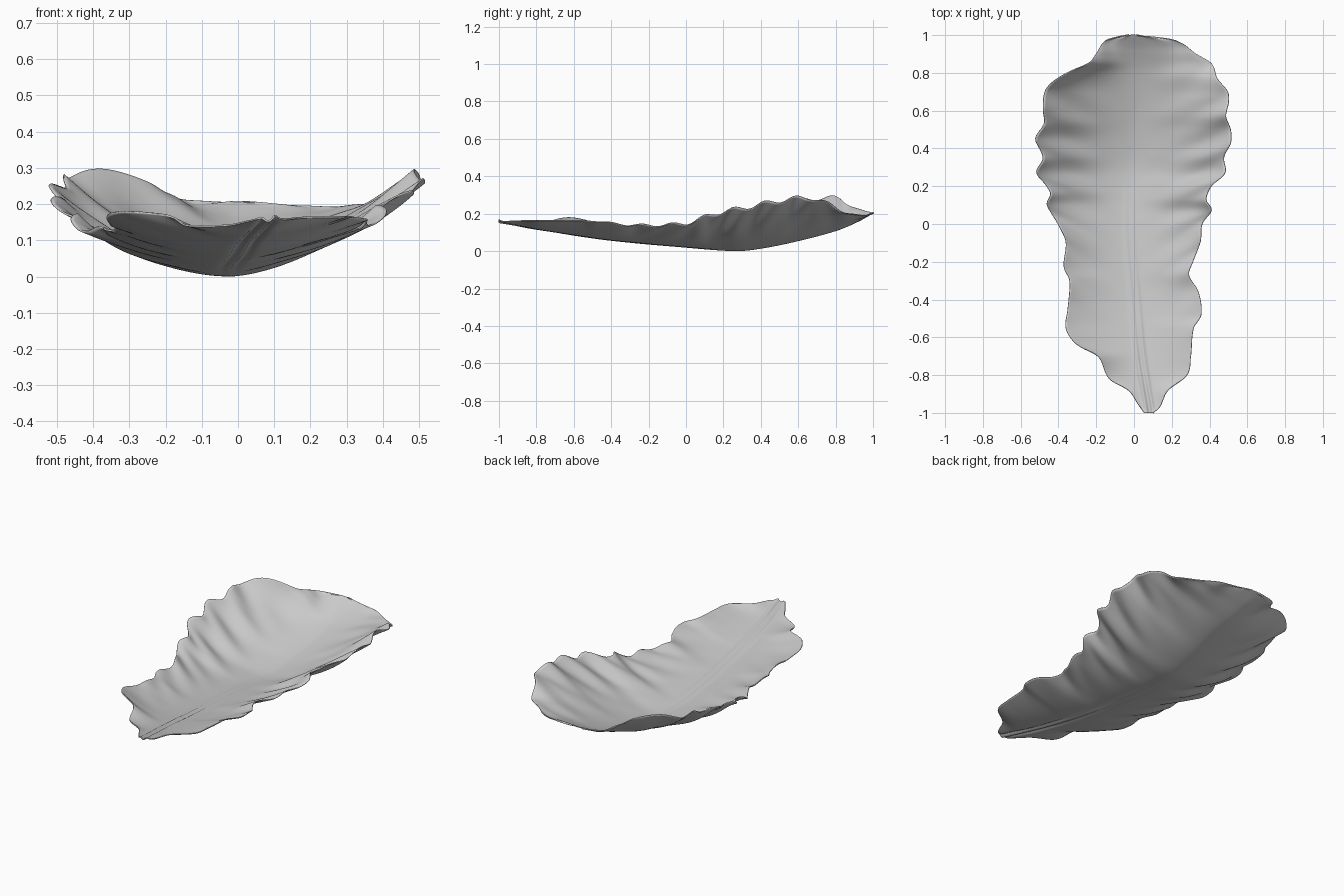
import bpy, bmesh, math

if "Cube" in bpy.data.objects:
    bpy.data.objects.remove(bpy.data.objects["Cube"])

# Outline and height profiles as (y, value) keys
LEFT = [(-1, .055), (-.95, .02), (-.88, -.03), (-.82, -.13), (-.7, -.19), (-.65, -.28),
        (-.62, -.32), (-.55, -.36), (-.45, -.35), (-.3, -.34), (-.23, -.37), (-.1, -.36),
        (0, -.40), (.1, -.46), (.16, -.44), (.2, -.46), (.27, -.515), (.35, -.48),
        (.45, -.52), (.53, -.475), (.6, -.48), (.7, -.47), (.75, -.43), (.8, -.35),
        (.85, -.24), (.9, -.20), (.97, -.15), (.99, -.08), (1, -.03)]
RIGHT = [(-1, .10), (-.97, .135), (-.88, .18), (-.8, .28), (-.7, .30), (-.55, .315),
         (-.48, .355), (-.36, .34), (-.27, .29), (-.2, .31), (-.1, .35), (0, .36),
         (.07, .41), (.13, .38), (.2, .41), (.27, .48), (.35, .475), (.43, .51),
         (.5, .51), (.57, .485), (.65, .5), (.7, .495), (.77, .44), (.85, .41),
         (.9, .33), (.97, .22), (.99, .1), (1, .02)]
RIB_X = [(-1, .08), (-.7, .03), (-.4, 0), (0, -.03), (.4, -.01), (.7, .02), (1, 0)]
RIB_Z = [(-1, .15), (-.7, .10), (-.4, .057), (0, .02), (.25, .003), (.36, .01),
         (.55, .045), (.8, .11), (.92, .16), (1, .205)]
LEFT_Z = [(-1, .158), (-.82, .14), (-.63, .18), (-.5, .155), (-.4, .14), (0, .13),
          (.27, .2), (.45, .24), (.7, .28), (.8, .285), (.87, .25), (.95, .21), (1, .205)]
RIGHT_Z = [(-1, .158), (-.8, .165), (-.48, .16), (-.3, .14), (0, .15), (.15, .2),
           (.3, .23), (.5, .27), (.65, .285), (.77, .25), (.85, .21), (.93, .187), (1, .205)]


def curve(keys, y):
    """Smooth interpolation through keys."""
    n = len(keys)
    slope = lambda i: ((keys[min(i + 1, n - 1)][1] - keys[max(i - 1, 0)][1])
                       / (keys[min(i + 1, n - 1)][0] - keys[max(i - 1, 0)][0]))
    for i in range(n - 1):
        (a, p), (b, q) = keys[i], keys[i + 1]
        if y <= b or i == n - 2:
            h = b - a
            t = (y - a) / h
            return ((2*t**3 - 3*t*t + 1) * p + (t**3 - 2*t*t + t) * h * slope(i)
                    + (3*t*t - 2*t**3) * q + (t**3 - t*t) * h * slope(i + 1))


def leaf_point(y, s):
    """Point across the blade: s = -1 left edge, 0 midrib, 1 right edge."""
    rx, rz = curve(RIB_X, y), curve(RIB_Z, y)
    a = abs(s)
    edge = curve(LEFT if s < 0 else RIGHT, y)
    ez = curve(LEFT_Z if s < 0 else RIGHT_Z, y)
    x = rx + (edge - rx) * a
    z = rz + (ez - rz) * a ** (1.9 if s < 0 else 1.55)
    # ruffles running in from the margin
    fade = max(0, math.cos((y - .35) * 1.35)) ** 2
    phase = 2 * math.pi * (y - .25 * a) / .165 + (0 if s < 0 else 1.3)
    z += .013 * fade * a ** 2.5 * math.sin(phase)
    # raised double ridge of the stalk, fading toward the tip
    d = x - rx
    strength = max(0, min(1, (.3 - y) / .9))
    z += strength * .010 * (math.exp(-((d - .022) / .012) ** 2)
                            + math.exp(-((d + .012) / .012) ** 2))
    return x, y, z


# Leaf blade
bm = bmesh.new()
ROWS, COLS = 220, 80
grid = []
for i in range(ROWS + 1):
    u = -1 + 2 * i / ROWS
    y = .5 * u + .5 * math.sin(u * math.pi / 2)
    row = []
    for j in range(COLS + 1):
        s = -1 + 2 * j / COLS
        row.append(bm.verts.new(leaf_point(y, s)))
    grid.append(row)
for i in range(ROWS):
    for j in range(COLS):
        bm.faces.new((grid[i][j], grid[i][j+1], grid[i+1][j+1], grid[i+1][j]))
low = min(v.co.z for v in bm.verts)
for v in bm.verts:
    v.co.z -= low - .005
mesh = bpy.data.meshes.new("leaf_blade")
bm.to_mesh(mesh)
bm.free()
leaf = bpy.data.objects.new("leaf_blade", mesh)
bpy.context.collection.objects.link(leaf)

# Thin skin and smooth shading
thick = leaf.modifiers.new("thickness", 'SOLIDIFY')
thick.thickness = .005
thick.offset = -1
bpy.context.view_layer.objects.active = leaf
leaf.select_set(True)
bpy.ops.object.shade_smooth_by_angle(angle=math.radians(60))
